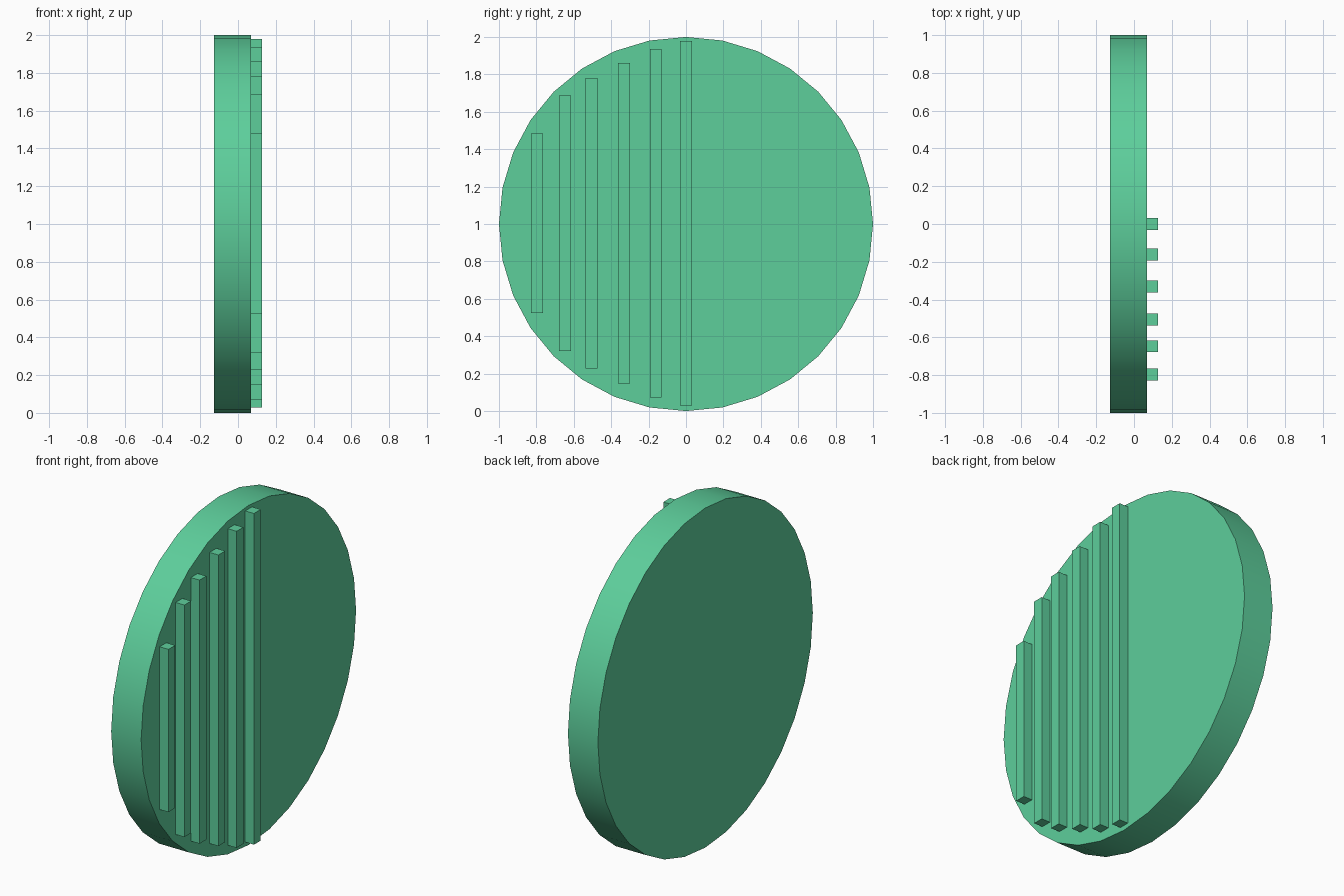
import bpy, math
from mathutils import Matrix

if "Cube" in bpy.data.objects:
    bpy.data.objects.remove(bpy.data.objects["Cube"])

green = bpy.data.materials.new("green")
green.diffuse_color = (0.11, 0.62, 0.33, 1)
green.use_nodes = True
green.node_tree.nodes["Principled BSDF"].inputs["Base Color"].default_value = green.diffuse_color

BACK, FACE, TIP = -0.126, 0.069, 0.126   # x of disc back, disc face, bar fronts

# Upright 32-sided disc, axis along x, a vertex at the very top
bpy.ops.mesh.primitive_cylinder_add(vertices=32, radius=1, depth=FACE - BACK)
disc = bpy.context.object
disc.name = "disc"
disc.data.transform(Matrix.Rotation(math.pi / 2, 4, 'Y'))
disc.location = ((BACK + FACE) / 2, 0, 1)
disc.data.materials.append(green)
bpy.ops.object.shade_smooth_by_angle(angle=math.radians(30))


def bar(index, y, half_height):
    """Vertical square bar standing on the disc face."""
    inner = FACE - 0.01
    bpy.ops.mesh.primitive_cube_add(size=1, location=((inner + TIP) / 2, y, 1.004))
    ob = bpy.context.object
    ob.name = f"bar_{index}"
    ob.data.transform(Matrix.Diagonal((TIP - inner, 0.063, 2 * half_height, 1)))
    ob.data.materials.append(green)


# Bars on the left half, shortening towards the rim
bars = [(0, 0.975), (-0.162, 0.932), (-0.331, 0.857),
        (-0.506, 0.776), (-0.647, 0.683), (-0.796, 0.479)]
for i, (y, h) in enumerate(bars, 1):
    bar(i, y, h)
